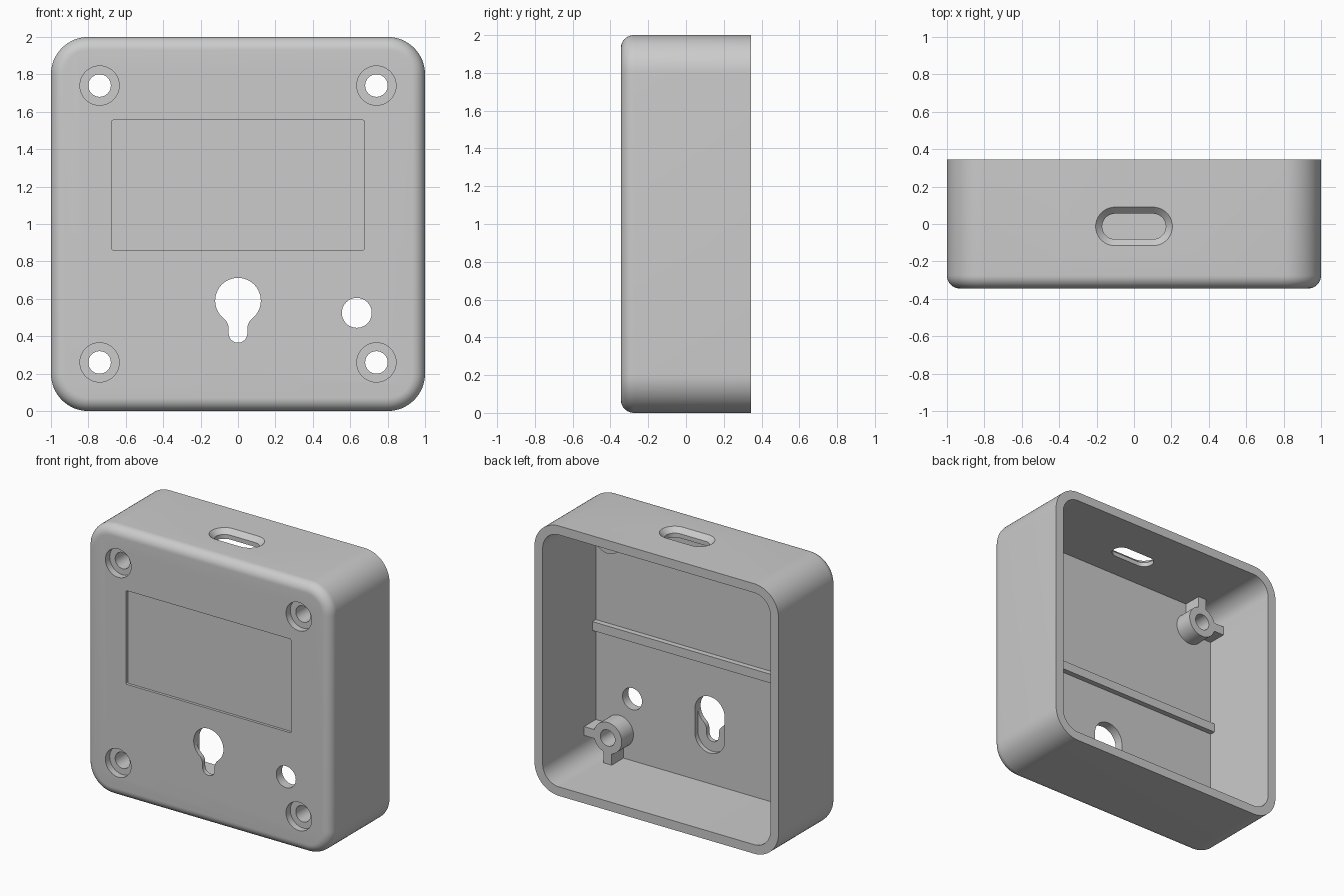
import bpy, bmesh
from math import sin, cos, pi, sqrt, atan2, radians

if "Cube" in bpy.data.objects:
    bpy.data.objects.remove(bpy.data.objects["Cube"])

FRONT, BACK, WALL = -0.345, 0.345, 0.067
FLOOR = FRONT + WALL          # inner face of the front panel
POST_END = -0.14
HOLE = 0.74                   # screw offset from the centre

plastic = bpy.data.materials.new("light grey plastic")
plastic.use_nodes = True
grey = (0.6, 0.6, 0.6, 1)
plastic.diffuse_color = grey
plastic.node_tree.nodes["Principled BSDF"].inputs["Base Color"].default_value = grey


def arc(cx, cz, r, a0, a1, n=16):
    return [(cx + r * cos(a0 + (a1 - a0) * i / n), cz + r * sin(a0 + (a1 - a0) * i / n))
            for i in range(n + 1)]


def circle(cx, cz, r, n=48):
    return arc(cx, cz, r, 0, 2 * pi, n)[:-1]


def rounded(w, h, r, cx=0, cz=0, n=16):
    """Rounded rectangle from half sizes and corner radius."""
    pts = []
    for k, (sx, sz) in enumerate([(1, 1), (-1, 1), (-1, -1), (1, -1)]):
        pts += arc(cx + sx * (w - r), cz + sz * (h - r), r, k * pi / 2, (k + 1) * pi / 2, n)
    return pts


def rect(x0, x1, z0, z1):
    return [(x0, z0), (x1, z0), (x1, z1), (x0, z1)]


def loft(name, sections, vertical=False):
    """Skin outlines at successive depths along y (or z) and cap both ends."""
    bm = bmesh.new()
    rings = [[bm.verts.new((u, v, d) if vertical else (u, d, v)) for u, v in pts]
             for pts, d in sections]
    for a, b in zip(rings, rings[1:]):
        for i in range(len(a)):
            j = (i + 1) % len(a)
            bm.faces.new((a[i], a[j], b[j], b[i]))
    bm.faces.new(rings[0])
    bm.faces.new(rings[-1])
    bmesh.ops.remove_doubles(bm, verts=bm.verts, dist=1e-5)
    bmesh.ops.recalc_face_normals(bm, faces=bm.faces)
    mesh = bpy.data.meshes.new(name)
    bm.to_mesh(mesh)
    bm.free()
    mesh.materials.append(plastic)
    obj = bpy.data.objects.new(name, mesh)
    bpy.context.collection.objects.link(obj)
    return obj


def combine(target, other, operation="DIFFERENCE"):
    """Apply a boolean and discard the helper."""
    other.hide_render = True
    mod = target.modifiers.new("shape", "BOOLEAN")
    mod.operation, mod.solver, mod.object = operation, "EXACT", other
    bpy.context.view_layer.objects.active = target
    bpy.ops.object.modifier_apply(modifier=mod.name)
    bpy.data.objects.remove(other)


# Case: filleted outer skin, rim, and open cavity in one loft
FILLET, CORNER = 0.07, 0.2
def outline(inset):
    return rounded(1 - inset, 1 - inset, CORNER - inset, 0, 1)

sections = []
for i in range(11):
    a = i / 10 * pi / 2
    sections.append((outline(FILLET * (1 - sin(a))), FRONT + FILLET * (1 - cos(a))))
sections += [(outline(0), BACK), (outline(WALL), BACK), (outline(WALL), FLOOR)]
case = loft("case", sections)

# Screw posts with two gussets reaching the nearest walls
corners = [(sx, sz) for sx in (-1, 1) for sz in (-1, 1)]
for sx, sz in corners:
    x, z = sx * HOLE, 1 + sz * HOLE
    base, edge, t = FLOOR - 0.01, 0.945, 0.033
    side = "left" if sx > 0 else "right"
    level = "upper" if sz > 0 else "lower"
    post = loft(f"{level}_{side}_screw_post", [(circle(x, z, 0.115), base), (circle(x, z, 0.115), POST_END)])
    for fin in (rect(*sorted((x, sx * edge)), z - t, z + t),
                rect(x - t, x + t, *sorted((z, 1 + sz * edge)))):
        combine(post, loft("gusset", [(fin, base), (fin, POST_END)]), "UNION")
    combine(post, loft("bore", [(circle(x, z, 0.06), FRONT - 0.1), (circle(x, z, 0.06), 0)]))

    # Counterbored screw hole through the front panel
    step = FRONT + 0.05
    combine(case, loft("counterbore", [(circle(x, z, 0.105), FRONT - 0.1), (circle(x, z, 0.105), step),
                                       (circle(x, z, 0.06), step), (circle(x, z, 0.06), -0.2)]))

# Shallow rectangular label recess
label = rounded(0.675, 0.347, 0.008, 0, 1.208, 4)
combine(case, loft("label_recess", [(label, FRONT - 0.1), (label, FRONT + 0.02)]))

# Round button hole
button = circle(0.635, 0.525, 0.08)
combine(case, loft("button_hole", [(button, FRONT - 0.1), (button, -0.2)]))

# Keyhole: round head blended into a narrow slot by concave fillets
head_z, head_r, slot_z, slot_r, blend = 0.59, 0.122, 0.415, 0.05, 0.07
bx = slot_r + blend
bz = head_z - sqrt((head_r + blend) ** 2 - bx ** 2)
tilt = atan2(bz - head_z, bx)
keyhole = (arc(0, head_z, head_r, tilt, pi - tilt, 40)
           + arc(-bx, bz, blend, -tilt, 0, 10)[::1]
           + arc(0, slot_z, slot_r, pi, 2 * pi, 16)
           + arc(bx, bz, blend, pi, pi + tilt, 10))
# Wider pocket on the inside so a screw head can slide down
pocket = rounded(0.122, (head_z - slot_z) / 2 + 0.122, 0.122, 0, (head_z + slot_z) / 2)
combine(case, loft("keyhole", [(keyhole, FRONT - 0.1), (keyhole, -0.2)]))
combine(case, loft("keyhole_pocket", [(pocket, FLOOR - 0.034), (pocket, -0.2)]))

# Cable slot in the top wall, chamfered on the outside
def slot(grow):
    return rounded(0.17 + grow, 0.068 + grow, 0.068 + grow, 0, -0.013)
combine(case, loft("cable_slot", [(slot(0), 1.8), (slot(0), 2 - 0.035), (slot(0.035), 2),
                                  (slot(0.035), 2.1)], vertical=True))

# Rib across the inside of the front panel
rib = rect(-0.94, 0.94, 0.967, 1.033)
loft("inner_rib", [(rib, FLOOR - 0.01), (rib, FLOOR + 0.04)])

# Smooth curved walls, keep crisp edges
for obj in bpy.context.scene.objects:
    if obj.type == "MESH":
        obj.select_set(True)
        bpy.context.view_layer.objects.active = obj
bpy.ops.object.shade_smooth_by_angle(angle=radians(30))
